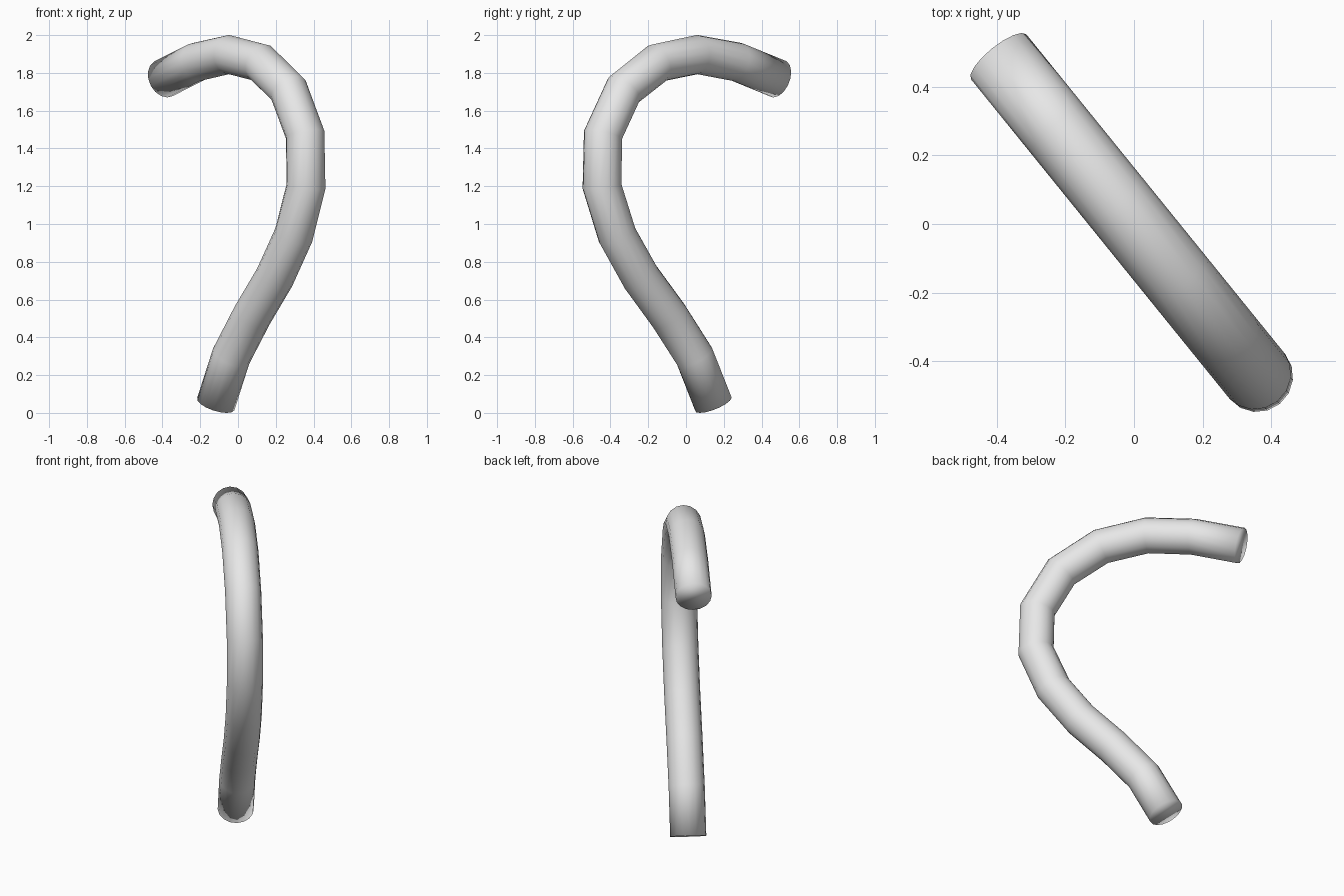
import bpy, bmesh, math
from mathutils import Vector

cube = bpy.data.objects.get("Cube")
if cube:
    bpy.data.objects.remove(cube, do_unlink=True)

RADIUS = 0.104
SIDES = 16
ACROSS = Vector((0.629, -0.777, 0))      # horizontal direction of the hook's plane
SIDE = Vector((0.777, 0.629, 0))         # normal of that plane

# Centre line from the bottom end to the tip: (y, z)
PATH = [(0.145, 0.047), (0.045, 0.30), (-0.092, 0.515), (-0.24, 0.718),
        (-0.365, 0.942), (-0.445, 1.20), (-0.439, 1.473), (-0.33, 1.71),
        (-0.15, 1.853), (0.06, 1.897), (0.27, 1.858), (0.487, 1.769)]
points = [ACROSS * (y / ACROSS.y) + Vector((0, 0, z)) for y, z in PATH]

# Light grey material
grey = bpy.data.materials.new("light_grey")
grey.use_nodes = True
colour = (0.8, 0.8, 0.8, 1)
grey.diffuse_color = colour
grey.node_tree.nodes["Principled BSDF"].inputs["Base Color"].default_value = colour

# Rings of the tube, square to the centre line at the ends and mitred at the bends
bm = bmesh.new()
rings = []
for i, p in enumerate(points):
    tangent = (points[min(i + 1, len(points) - 1)] - p).normalized() \
        + (p - points[max(i - 1, 0)]).normalized()
    up = tangent.normalized().cross(SIDE)
    ring = []
    for k in range(SIDES):
        a = 2 * math.pi * k / SIDES
        ring.append(bm.verts.new(p + RADIUS * (SIDE * math.cos(a) + up * math.sin(a))))
    rings.append(ring)

# Walls and end caps
for low, high in zip(rings, rings[1:]):
    for k in range(SIDES):
        n = (k + 1) % SIDES
        bm.faces.new((low[k], low[n], high[n], high[k]))
bm.faces.new(rings[0])
bm.faces.new(rings[-1])
bmesh.ops.recalc_face_normals(bm, faces=bm.faces)
for f in bm.faces:
    f.smooth = True

mesh = bpy.data.meshes.new("hooked_tube")
bm.to_mesh(mesh)
bm.free()
mesh.materials.append(grey)
tube = bpy.data.objects.new("hooked_tube", mesh)
bpy.context.collection.objects.link(tube)
